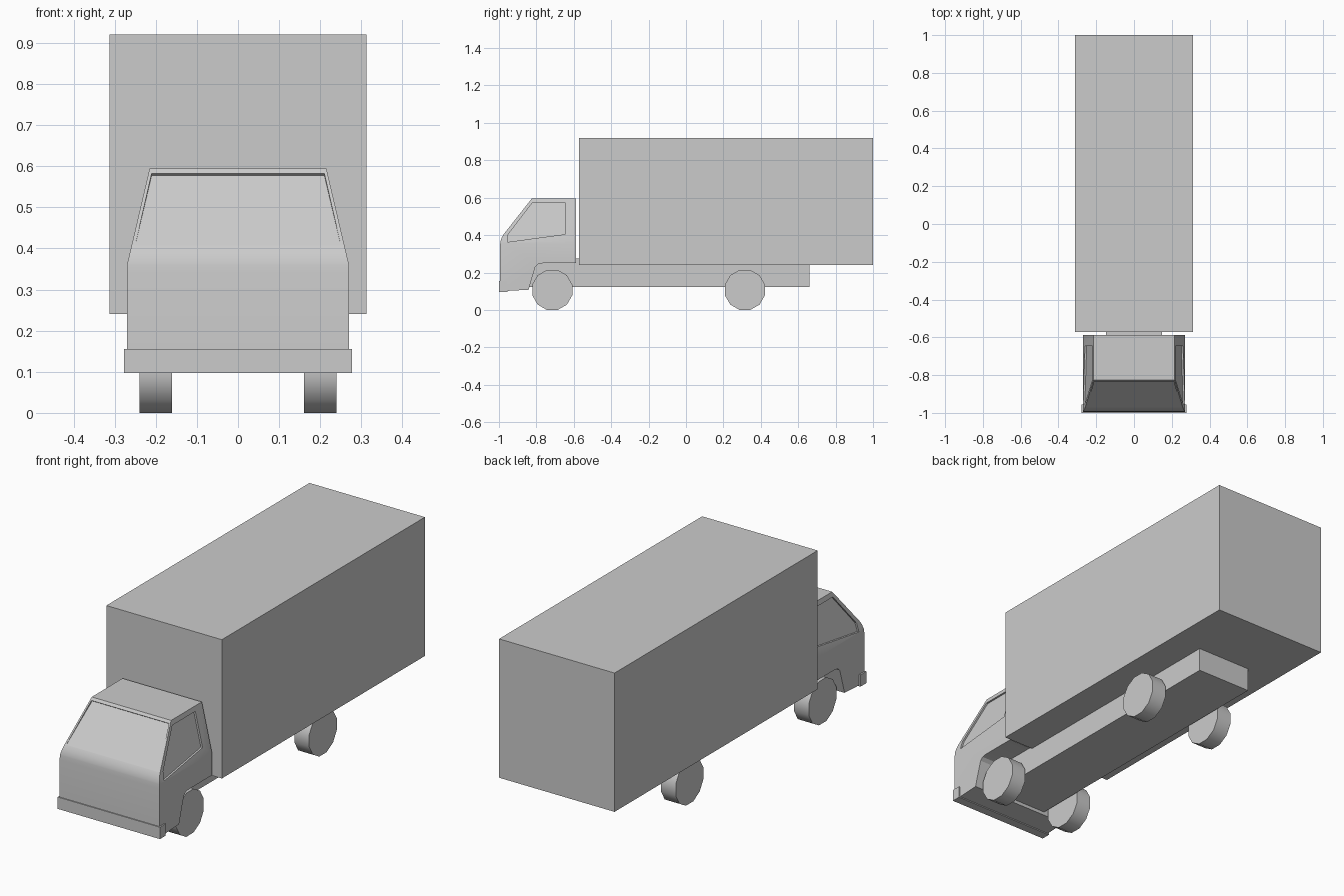
import bpy, bmesh, math
from mathutils import Vector

if "Cube" in bpy.data.objects:
    bpy.data.objects.remove(bpy.data.objects["Cube"])

WAIST, ROOF = 0.36, 0.595          # cab sides lean inward between these heights


def side_x(z):
    """Half width of the cab at height z."""
    return 0.27 - 0.055 * max(0, z - WAIST) / (ROOF - WAIST)


def finish(bm, name):
    bmesh.ops.recalc_face_normals(bm, faces=bm.faces)
    me = bpy.data.meshes.new(name)
    bm.to_mesh(me)
    bm.free()
    ob = bpy.data.objects.new(name, me)
    bpy.context.collection.objects.link(ob)
    return ob


def box(name, lo, hi):
    bm = bmesh.new()
    bmesh.ops.create_cube(bm, size=1)
    for v in bm.verts:
        v.co = Vector([(a + b) / 2 + c * (b - a) for a, b, c in zip(lo, hi, v.co)])
    return finish(bm, name)


def loft(name, ring_a, ring_b):
    """Closed solid between two matching outlines."""
    bm = bmesh.new()
    a = [bm.verts.new(p) for p in ring_a]
    b = [bm.verts.new(p) for p in ring_b]
    bm.faces.new(a)
    bm.faces.new(b[::-1])
    n = len(a)
    for i in range(n):
        bm.faces.new((a[i], b[i], b[(i + 1) % n], a[(i + 1) % n]))
    return finish(bm, name)


def smooth(ob, angle):
    bpy.ops.object.select_all(action='DESELECT')
    ob.select_set(True)
    bpy.context.view_layer.objects.active = ob
    bpy.ops.object.shade_smooth_by_angle(angle=math.radians(angle))


# Cargo box and chassis
box("cargo_box", (-0.313, -0.572, 0.24), (0.313, 1.0, 0.92))
box("chassis", (-0.149, -0.86, 0.122), (0.149, 0.66, 0.275))

# Cab: side profile (y, z) extruded across, upper half tapered
profile = [(-0.995, 0.10), (-0.995, 0.34), (-0.992, 0.365), (-0.985, 0.388),
           (-0.973, 0.407), (-0.825, ROOF), (-0.587, ROOF), (-0.587, 0.25),
           (-0.765, 0.25), (-0.79, 0.246), (-0.805, 0.232), (-0.842, 0.108)]
bm = bmesh.new()
left = [bm.verts.new((-1, y, z)) for y, z in profile]
face = bm.faces.new(left)
ext = bmesh.ops.extrude_face_region(bm, geom=[face])["geom"]
for v in ext:
    if isinstance(v, bmesh.types.BMVert):
        v.co.x = 1
bmesh.ops.bisect_plane(bm, geom=bm.verts[:] + bm.edges[:] + bm.faces[:],
                       plane_co=(0, 0, WAIST), plane_no=(0, 0, 1))
for v in bm.verts:
    v.co.x *= side_x(v.co.z)
cab = finish(bm, "cab")

# Window recesses, cut shallowly into the cab
cutters = []
side_window = [(-0.955, 0.363), (-0.95, 0.405), (-0.822, 0.572),
               (-0.645, 0.572), (-0.645, 0.405)]
for s, label in ((-1, "left"), (1, "right")):
    inner = [(s * (side_x(z) - 0.009), y, z) for y, z in side_window]
    outer = [(s * (side_x(z) + 0.05), y, z) for y, z in side_window]
    cutters.append(loft(label + "_window_cutter", inner, outer))
normal = Vector((0, -0.786, 0.619))
screen = [Vector(p) for p in ((-0.25, -0.972, 0.408), (0.25, -0.972, 0.408),
                              (0.21, -0.835, 0.583), (-0.21, -0.835, 0.583))]
depths = (0.001, 0.001, 0.008, 0.008)
cutters.append(loft("windscreen_cutter",
                    [p - normal * d for p, d in zip(screen, depths)],
                    [p + normal * 0.05 for p in screen]))
for c in cutters:
    c.hide_render = True
    c.hide_set(True)
    mod = cab.modifiers.new(c.name, 'BOOLEAN')
    mod.object = c
    mod.operation = 'DIFFERENCE'
    mod.solver = 'EXACT'
smooth(cab, 25)

# Front bumper
box("front_bumper", (-0.277, -1.0, 0.097), (0.277, -0.955, 0.155))

# Wheels: twelve-sided, flat side on the ground
APOTHEM = 0.107
for y, end in ((-0.715, "front"), (0.315, "rear")):
    for s, label in ((-1, "left"), (1, "right")):
        r = APOTHEM / math.cos(math.pi / 12)
        ring = [(y + r * math.cos(math.pi * (2 * i + 1) / 12),
                 APOTHEM + r * math.sin(math.pi * (2 * i + 1) / 12)) for i in range(12)]
        wheel = loft(f"{end}_{label}_wheel",
                     [(s * 0.16, *p) for p in ring], [(s * 0.24, *p) for p in ring])
        smooth(wheel, 40)
